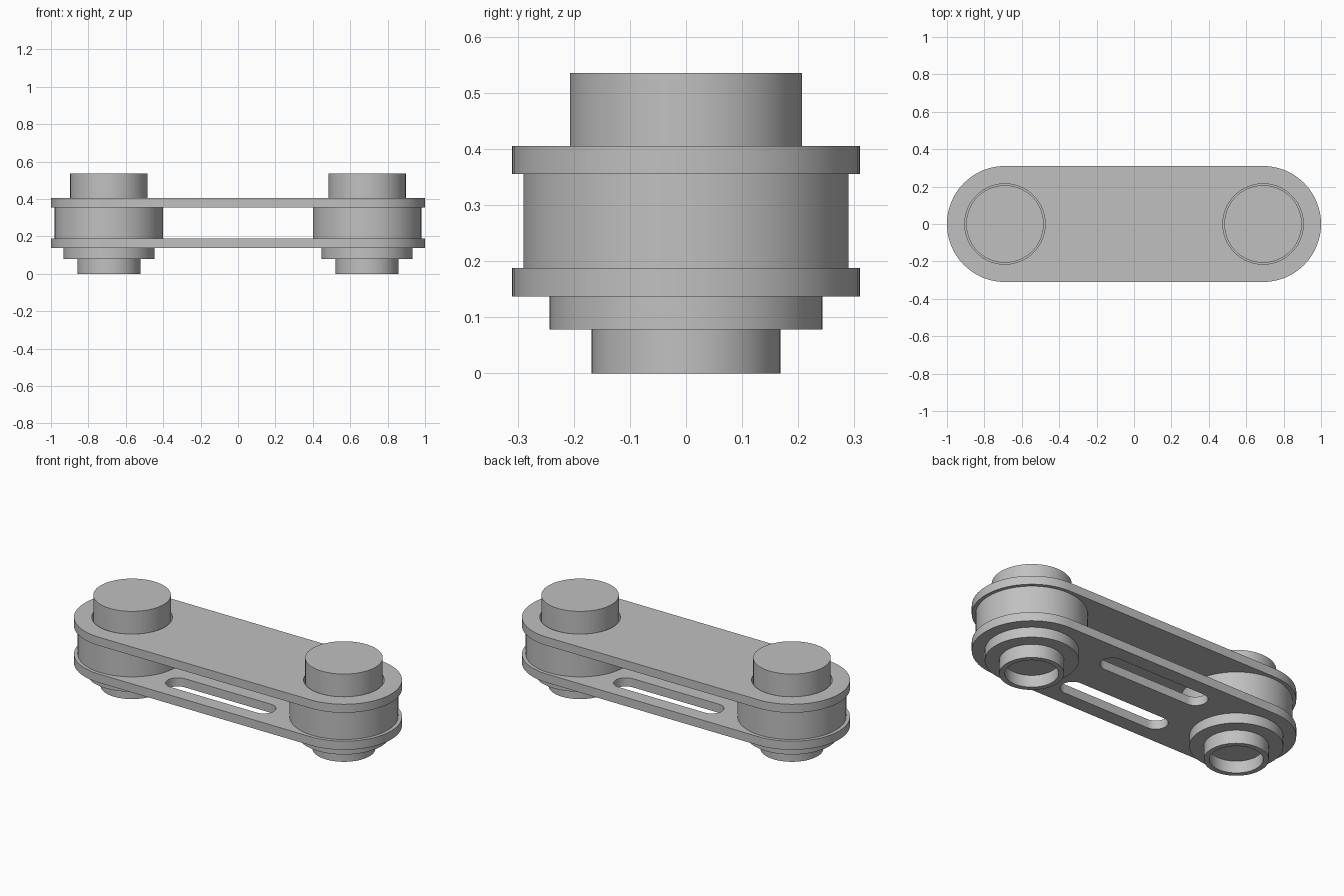
import bpy
import bmesh
from math import pi, cos, sin, radians
from mathutils import Vector

if "Cube" in bpy.data.objects:
    bpy.data.objects.remove(bpy.data.objects["Cube"], do_unlink=True)

SEGMENTS = 80
PIN_X = 0.69

# Plain steel grey for every part
steel = bpy.data.materials.new("steel_grey")
steel.use_nodes = True
GREY = (0.53, 0.53, 0.53, 1)
steel.diffuse_color = GREY
steel.node_tree.nodes["Principled BSDF"].inputs["Base Color"].default_value = GREY


def finish(bm, name, x=0):
    bmesh.ops.recalc_face_normals(bm, faces=bm.faces)
    mesh = bpy.data.meshes.new(name)
    bm.to_mesh(mesh)
    bm.free()
    mesh.materials.append(steel)
    obj = bpy.data.objects.new(name, mesh)
    obj.location.x = x
    bpy.context.collection.objects.link(obj)
    bpy.ops.object.select_all(action="DESELECT")
    obj.select_set(True)
    bpy.context.view_layer.objects.active = obj
    bpy.ops.object.shade_smooth_by_angle(angle=radians(30))
    return obj


def lathe(name, profile, x):
    """Turn a radius/height profile about a vertical axis at x."""
    bm = bmesh.new()
    verts = [bm.verts.new((r, 0, z)) for r, z in profile]
    edges = [bm.edges.new(pair) for pair in zip(verts, verts[1:])]
    bmesh.ops.spin(bm, geom=verts + edges, cent=(0, 0, 0), axis=(0, 0, 1),
                   angle=2 * pi, steps=SEGMENTS)
    bmesh.ops.remove_doubles(bm, verts=bm.verts, dist=0.0005)
    return finish(bm, name, x)


def disc(name, radius, bottom, top, x):
    return lathe(name, [(0, bottom), (radius, bottom), (radius, top), (0, top)], x)


def stadium(half, radius, x=0, y=0):
    """Outline with round ends; half = 0 gives a circle."""
    points = []
    steps = SEGMENTS // 2
    for side in (1, -1):
        for i in range(steps + (half > 0)):
            a = pi * i / steps - side * pi / 2
            points.append((x + side * half + radius * cos(a), y + radius * sin(a)))
    return points


def plate(name, bottom, top, outlines):
    """Extrude an outer outline with hole outlines into a flat plate."""
    bm = bmesh.new()
    for outline in outlines:
        verts = [bm.verts.new((px, py, bottom)) for px, py in outline]
        for a, b in zip(verts, verts[1:] + verts[:1]):
            bm.edges.new((a, b))
    bmesh.ops.triangle_fill(bm, use_beauty=True, edges=bm.edges[:], normal=(0, 0, 1))
    grown = bmesh.ops.extrude_face_region(bm, geom=bm.faces[:], use_keep_orig=True)
    moved = [v for v in grown["geom"] if isinstance(v, bmesh.types.BMVert)]
    bmesh.ops.translate(bm, verts=moved, vec=Vector((0, 0, top - bottom)))
    return finish(bm, name)


# Side plates: the upper has clearance holes, the lower has two long slots
body = stadium(PIN_X, 0.31)
plate("upper_plate", 0.355, 0.405,
      [body] + [stadium(0, 0.215, s * PIN_X) for s in (1, -1)])
plate("lower_plate", 0.137, 0.188,
      [body] + [stadium(0.28, 0.065, 0, s * 0.16) for s in (1, -1)])

# Pin, roller, collar and hollow foot at each end
for side, s in (("left", 1), ("right", -1)):
    x = s * PIN_X
    disc(side + "_pin", 0.207, 0.355, 0.535, x)
    disc(side + "_roller", 0.29, 0.188, 0.355, x)
    disc(side + "_collar", 0.243, 0.078, 0.137, x)
    lathe(side + "_foot",
          [(0, 0.07), (0.139, 0.07), (0.139, 0), (0.168, 0), (0.168, 0.078), (0, 0.078)], x)
